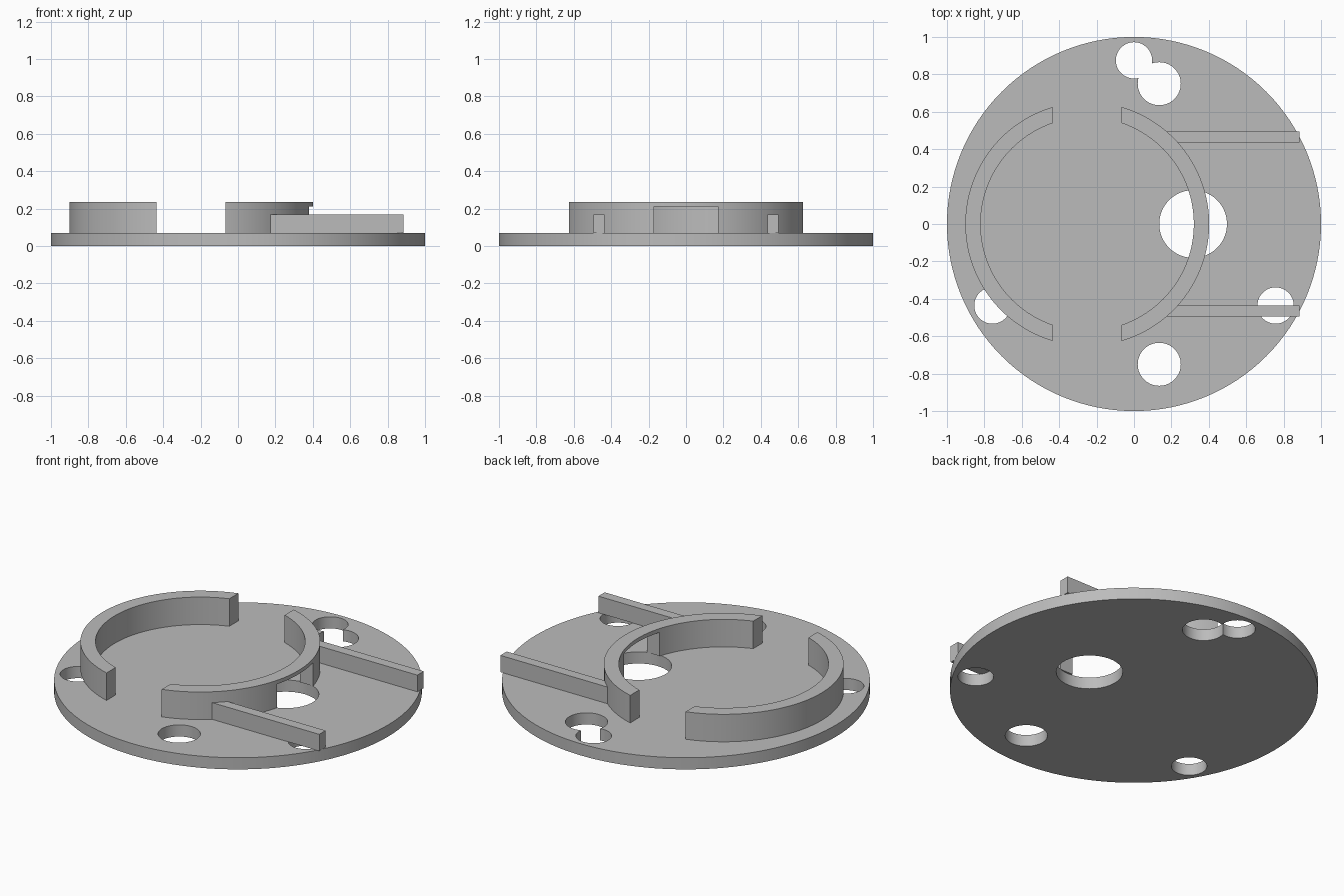
import bpy
from math import radians

default = bpy.data.objects.get("Cube")
if default:
    bpy.data.objects.remove(default, do_unlink=True)

GREY = 0.5
mat = bpy.data.materials.new("plain_grey")
mat.use_nodes = True
mat.diffuse_color = (GREY, GREY, GREY, 1)
bsdf = next(n for n in mat.node_tree.nodes if n.type == 'BSDF_PRINCIPLED')
bsdf.inputs["Base Color"].default_value = (GREY, GREY, GREY, 1)

PLATE_TOP = 0.07
RING_TOP = 0.235
RING_X = -0.25


def cylinder(name, x, y, radius, z0, z1, sides=96):
    bpy.ops.mesh.primitive_cylinder_add(vertices=sides, radius=radius, depth=z1 - z0,
                                        location=(x, y, (z0 + z1) / 2))
    obj = bpy.context.object
    obj.name = name
    return obj


def box(name, x0, x1, y0, y1, z0, z1):
    bpy.ops.mesh.primitive_cube_add(size=1, location=((x0 + x1) / 2, (y0 + y1) / 2, (z0 + z1) / 2))
    obj = bpy.context.object
    obj.name = name
    obj.scale = (x1 - x0, y1 - y0, z1 - z0)
    bpy.ops.object.transform_apply(location=False, rotation=False, scale=True)
    return obj


def activate(obj):
    bpy.ops.object.select_all(action='DESELECT')
    obj.select_set(True)
    bpy.context.view_layer.objects.active = obj


def cut(obj, cutter):
    cutter.hide_render = True
    activate(obj)
    mod = obj.modifiers.new("cut", 'BOOLEAN')
    mod.operation = 'DIFFERENCE'
    mod.solver = 'EXACT'
    mod.object = cutter
    bpy.ops.object.modifier_apply(modifier=mod.name)
    bpy.data.objects.remove(cutter, do_unlink=True)


def finish(obj):
    obj.data.materials.clear()
    obj.data.materials.append(mat)
    activate(obj)
    bpy.ops.object.shade_smooth_by_angle(angle=radians(30))


# Round base plate with its through holes
plate = cylinder("base_plate", 0, 0, 1, 0, PLATE_TOP, 128)
holes = [
    (0.316, 0, 0.181),       # large centre hole
    (0, 0.875, 0.097),       # three small mounting holes
    (0.757, -0.436, 0.097),
    (-0.757, -0.436, 0.097),
    (0.135, 0.75, 0.115),    # two medium holes
    (0.135, -0.75, 0.115),
]
for x, y, r in holes:
    cut(plate, cylinder("hole_cutter", x, y, r, -0.1, 0.2, 64))
finish(plate)

# Raised ring wall, split front and back, with a window on its left side
ring = cylinder("ring_wall", RING_X, 0, 0.652, PLATE_TOP, RING_TOP, 128)
cut(ring, cylinder("bore_cutter", RING_X, 0, 0.57, 0, 0.4, 128))
cut(ring, box("gap_cutter", -0.435, -0.068, -1, 1, 0, 0.4))
cut(ring, box("window_cutter", 0.2, 0.6, -0.17, 0.17, 0, 0.212))
finish(ring)

# Two straight rails running from the ring to the plate edge
for side, name in ((1, "back_rail"), (-1, "front_rail")):
    y0, y1 = sorted((side * 0.435, side * 0.495))
    finish(box(name, 0.16, 0.886, y0, y1, PLATE_TOP, 0.17))
